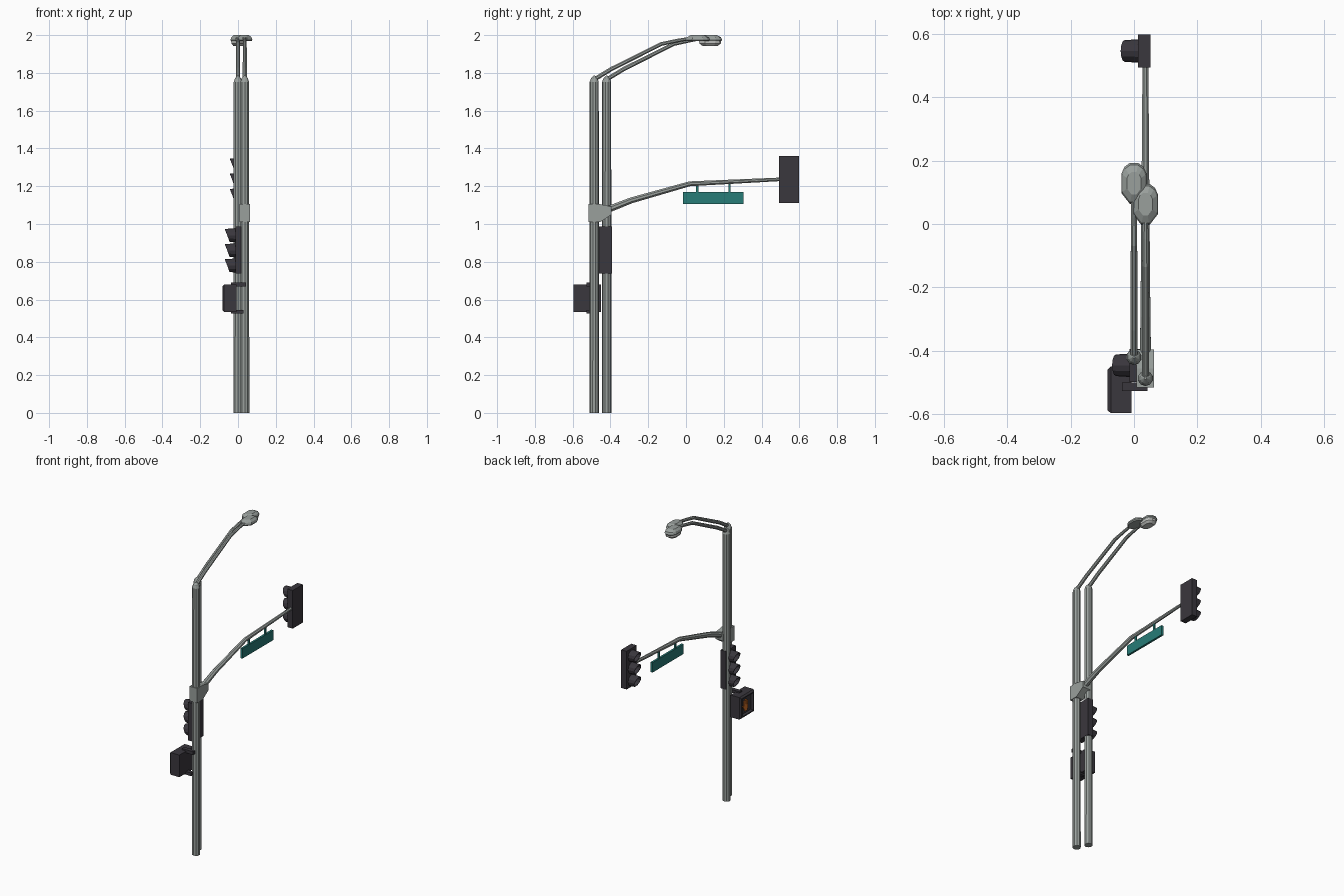
import bpy, bmesh, math
from mathutils import Vector

if "Cube" in bpy.data.objects:
    bpy.data.objects.remove(bpy.data.objects["Cube"])


def material(name, rgb):
    m = bpy.data.materials.new(name)
    m.diffuse_color = (*rgb, 1)
    m.use_nodes = True
    m.node_tree.nodes["Principled BSDF"].inputs["Base Color"].default_value = m.diffuse_color
    return m


STEEL = material("grey_steel", (0.32, 0.35, 0.335))
BLACK = material("charcoal_housing", (0.042, 0.038, 0.047))
TEAL = material("teal_sign", (0.02, 0.20, 0.185))
RED = material("red_light", (0.65, 0.02, 0.02))
ORANGE = material("orange_hand", (0.65, 0.16, 0.02))
GLASS = material("pale_glass", (0.55, 0.56, 0.54))


def finish(name, bm, mat):
    bmesh.ops.recalc_face_normals(bm, faces=bm.faces)
    me = bpy.data.meshes.new(name)
    bm.to_mesh(me)
    bm.free()
    me.materials.append(mat)
    ob = bpy.data.objects.new(name, me)
    bpy.context.collection.objects.link(ob)
    return ob


def loft(name, rings, mat, caps=True, closed=False):
    """Skin a list of rings that all have the same number of points."""
    bm = bmesh.new()
    rows = [[bm.verts.new(p) for p in r] for r in rings]
    n = len(rows[0])
    pairs = list(zip(rows, rows[1:])) + ([(rows[-1], rows[0])] if closed else [])
    for a, b in pairs:
        for i in range(n):
            j = (i + 1) % n
            bm.faces.new((a[i], a[j], b[j], b[i]))
    if caps and not closed:
        bm.faces.new(rows[0])
        bm.faces.new(rows[-1])
    return finish(name, bm, mat)


def box(name, x, y, z, mat):
    (x0, x1), (y0, y1), (z0, z1) = x, y, z
    base = [(x0, y0), (x1, y0), (x1, y1), (x0, y1)]
    return loft(name, [[(*p, h) for p in base] for h in (z0, z1)], mat)


def tube(name, x, path, sides, mat):
    """Tapered tube along (y, z, radius) points at a fixed x."""
    pts = [Vector((x, y, z)) for y, z, _ in path]
    rings = []
    for i, p in enumerate(pts):
        t = (pts[min(i + 1, len(pts) - 1)] - pts[max(i - 1, 0)]).normalized()
        side, up = Vector((1, 0, 0)), Vector((0, -t.z, t.y))
        rings.append([p + path[i][2] * (side * math.cos(a) + up * math.sin(a))
                      for a in (math.tau * (k + 0.5) / sides for k in range(sides))])
    return loft(name, rings, mat)


def circle_x(x_of, y, z, r, n=12):
    """Ring facing along x; x_of gives x from the height (-1 to 1) on the ring."""
    return [(x_of(math.sin(a)), y + r * math.cos(a), z + r * math.sin(a))
            for a in (math.tau * k / n for k in range(n))]


# Poles, with rounded caps, and their curved lamp arms
POLES = {"rear": (0.0, -0.42), "front": (0.036, -0.486)}
for label, (px, py) in POLES.items():
    tube(label + "_pole", px,
         [(py, 0, 0.025), (py, 1.752, 0.024), (py, 1.772, 0.017), (py, 1.785, 0.004)],
         10, STEEL)
    tube(label + "_lamp_arm", px,
         [(py, 1.765, 0.012), (py + 0.09, 1.82, 0.012), (py + 0.355, 1.953, 0.011),
          (py + 0.44, 1.971, 0.010), (py + 0.52, 1.985, 0.009)], 8, STEEL)

    # Lamp head: stacked copies of one rounded outline
    cy = py + 0.548
    half = [(-0.065, 0.013), (-0.03, 0.04), (0.03, 0.04), (0.052, 0.03), (0.064, 0.014)]
    outline = half + [(y, -w) for y, w in reversed(half)]

    def level(scale, z):
        return [(px + w * scale, cy + y * scale, z) for y, w in outline]

    loft(label + "_lamp_head",
         [level(0.9, 1.968), level(1, 1.975), level(0.9, 1.988), level(0.55, 2.0)], STEEL)
    if label == "rear":
        loft(label + "_lamp_glass", [level(0.6, 1.942), level(0.88, 1.955), level(0.9, 1.968)],
             GLASS)

# Mast arm and the clamp that holds it
tube("mast_arm", 0.036,
     [(-0.47, 1.05, 0.02), (-0.41, 1.078, 0.019), (-0.29, 1.125, 0.017),
      (0.02, 1.213, 0.014), (0.51, 1.237, 0.010)], 8, STEEL)
profile = [(-0.515, 1.01), (-0.455, 1.01), (-0.395, 1.05),
           (-0.395, 1.092), (-0.455, 1.105), (-0.515, 1.105)]
loft("mast_clamp", [[(x, y, z) for y, z in profile] for x in (0.008, 0.063)], STEEL)

# Hanging street sign
box("street_sign", (0.029, 0.043), (-0.015, 0.305), (1.105, 1.17), TEAL)
for i, y in enumerate((0.06, 0.23)):
    box(f"sign_hanger_{i}", (0.031, 0.041), (y - 0.006, y + 0.006), (1.165, 1.22), TEAL)


# Three-lamp signals facing -x
def signal(name, x, y, top):
    box(name + "_housing", (x, x + 0.039), (y - 0.052, y + 0.052), (top - 0.25, top), BLACK)
    for i in range(3):
        z = top - 0.048 - 0.08 * i
        lip = lambda s: x - 0.043 - 0.012 * s
        back = lambda s: x + 0.002
        loft(f"{name}_visor_{i}",
             [circle_x(back, y, z, 0.037), circle_x(lip, y, z, 0.034),
              circle_x(lip, y, z, 0.030), circle_x(back, y, z, 0.033)], BLACK, closed=True)
        loft(f"{name}_lens_{i}",
             [circle_x(lambda s: x + 0.002, y, z, 0.033), circle_x(lambda s: x - 0.006, y, z, 0.027),
              circle_x(lambda s: x - 0.01, y, z, 0.013)], BLACK if i else RED)


signal("mast_signal", 0.013, 0.545, 1.36)
signal("pole_signal", -0.014, -0.445, 0.988)

# Crossing signal: tapered box with a recessed face on -x
Y0, Y1, Z0, Z1 = -0.596, -0.449, 0.535, 0.68


def frame(x, d):
    return [(x, Y0 + d, Z0 + d), (x, Y1 - d, Z0 + d), (x, Y1 - d, Z1 - d), (x, Y0 + d, Z1 - d)]


loft("crossing_signal_box",
     [frame(-0.008, 0), frame(-0.073, 0), frame(-0.083, 0.009),
      frame(-0.083, 0.016), frame(-0.066, 0.018)], BLACK)
for name, x1, z in (("upper", 0.043, 0.668), ("lower", 0.028, 0.525)):
    box(name + "_crossing_bracket", (-0.038, x1), (-0.526, -0.5), (z, z + 0.021), BLACK)

# Raised hand symbol: palm, four fingers and a thumb
HX, CY, CZ = (-0.071, -0.065), -0.5225, 0.6
palm = [(-0.012, -0.034), (0.012, -0.034), (0.021, -0.012), (0.021, 0.008), (-0.021, 0.008),
        (-0.021, -0.012)]
loft("hand_palm", [[(x, CY + y, CZ + z) for y, z in palm] for x in HX], ORANGE)
for i, h in enumerate((0.028, 0.038, 0.041, 0.034)):
    y = CY - 0.0165 + 0.011 * i
    box(f"hand_finger_{i}", HX, (y - 0.0045, y + 0.0045), (CZ + 0.006, CZ + h), ORANGE)
thumb = [(0.018, -0.022), (0.034, 0.002), (0.03, 0.008), (0.018, -0.006)]
loft("hand_thumb", [[(x, CY + y, CZ + z) for y, z in thumb] for x in HX], ORANGE)
